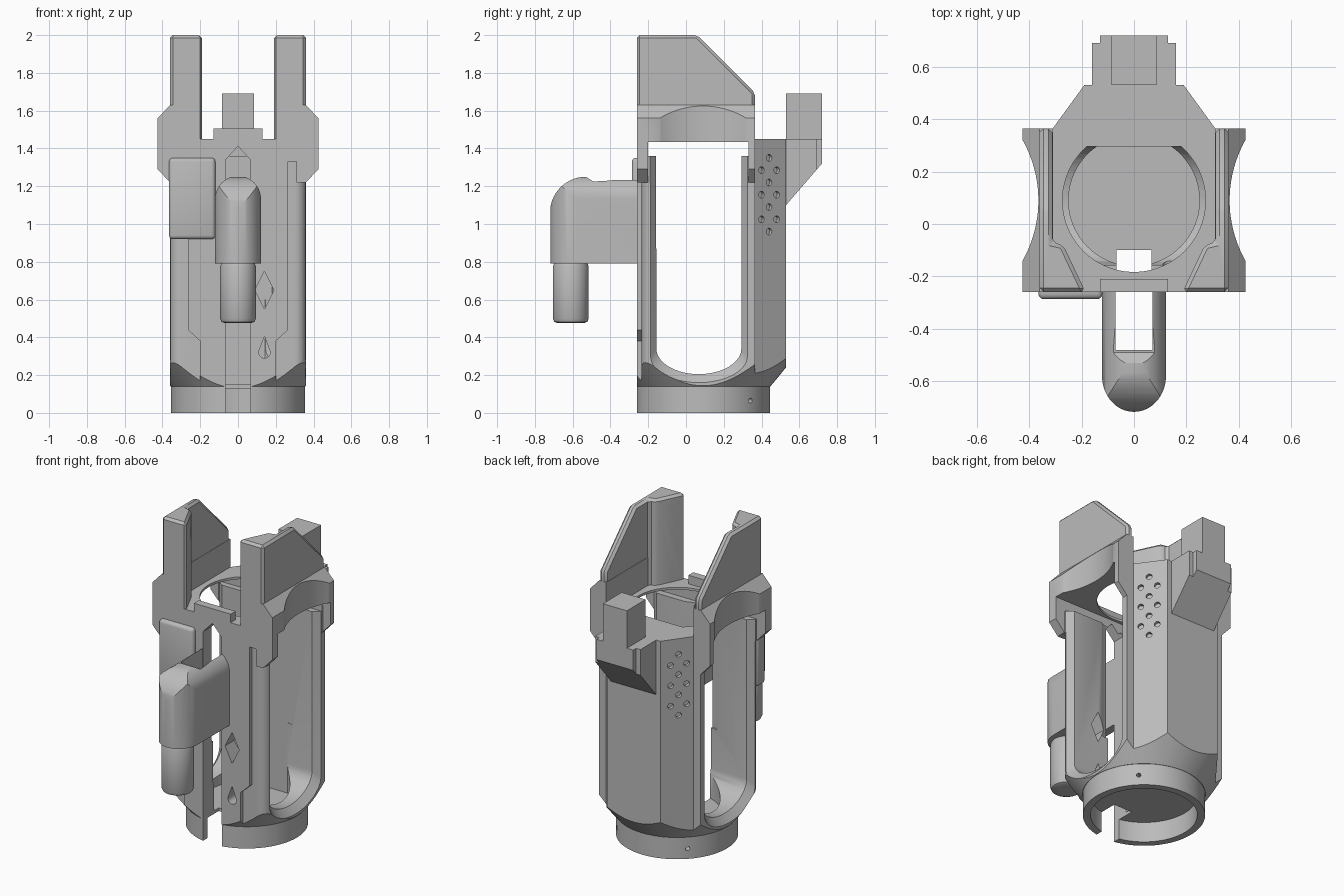
import bpy, bmesh, math
from mathutils import Matrix, Vector

cube = bpy.data.objects.get("Cube")
if cube:
    bpy.data.objects.remove(cube, do_unlink=True)

grey = bpy.data.materials.new("plain_grey")
grey.use_nodes = True
colour = (0.5, 0.5, 0.5, 1)
grey.diffuse_color = colour
grey.node_tree.nodes["Principled BSDF"].inputs["Base Color"].default_value = colour
CY = 0.09  # bore axis in y


def finish(name, bm):
    bmesh.ops.recalc_face_normals(bm, faces=bm.faces)
    mesh = bpy.data.meshes.new(name)
    bm.to_mesh(mesh)
    bm.free()
    mesh.materials.append(grey)
    obj = bpy.data.objects.new(name, mesh)
    bpy.context.collection.objects.link(obj)
    return obj


def loft(name, rings):
    """Closed solid through equal-length rings of 3D points."""
    bm = bmesh.new()
    loops = [[bm.verts.new(p) for p in ring] for ring in rings]
    n = len(loops[0])
    for a, b in zip(loops, loops[1:]):
        for i in range(n):
            j = (i + 1) % n
            bm.faces.new((a[i], a[j], b[j], b[i]))
    bm.faces.new(loops[0])
    bm.faces.new(loops[-1])
    return finish(name, bm)


def prism(name, pts, axis, lo, hi):
    """Extrude a 2D profile along x (y,z), y (x,z) or z (x,y)."""
    place = {"x": lambda p, d: (d, p[0], p[1]),
             "y": lambda p, d: (p[0], d, p[1]),
             "z": lambda p, d: (p[0], p[1], d)}[axis]
    return loft(name, [[place(p, d) for p in pts] for d in (lo, hi)])


def box(name, x, y, z):
    return prism(name, [(x[0], y[0]), (x[1], y[0]), (x[1], y[1]), (x[0], y[1])], "z", *z)


def rod(name, start, end, r1, r2=None, sides=48):
    start, end = Vector(start), Vector(end)
    d = end - start
    bm = bmesh.new()
    bmesh.ops.create_cone(bm, cap_ends=True, segments=sides, radius1=r1,
                          radius2=r1 if r2 is None else r2, depth=d.length)
    turn = d.to_track_quat("Z", "Y").to_matrix().to_4x4()
    bm.transform(Matrix.Translation((start + end) / 2) @ turn)
    return finish(name, bm)


def apply(obj, mod):
    bpy.context.view_layer.objects.active = obj
    bpy.ops.object.modifier_apply(modifier=mod.name)


def combine(obj, operation, *tools):
    for tool in tools:
        mod = obj.modifiers.new("combine", "BOOLEAN")
        mod.operation, mod.solver, mod.object = operation, "EXACT", tool
        apply(obj, mod)
        bpy.data.objects.remove(tool, do_unlink=True)
    return obj


def bevel(obj, width, segments=1):
    mod = obj.modifiers.new("bevel", "BEVEL")
    mod.width, mod.segments, mod.limit_method = width, segments, "ANGLE"
    apply(obj, mod)
    return obj


def mirrored(half):
    return half + [(-x, y) for x, y in reversed(half)]


def arc(cx, cy, rx, ry, a0, a1, n):
    steps = [math.radians(a0 + (a1 - a0) * i / n) for i in range(n + 1)]
    return [(cx + rx * math.cos(t), cy + ry * math.sin(t)) for t in steps]


# Main housing: rounded front corners and faceted back
plan = mirrored(arc(0.3, -0.175, 0.06, 0.06, -90, 0, 6)
                + [(0.36, 0.365), (0.31, 0.365), (0.19, 0.53)])
body = prism("housing", plan, "z", 0.1, 1.45)
front = mirrored([(0.2, 0.1), (0.2, 0.38), (0.265, 0.44), (0.265, 1.33),
                  (0.36, 1.33), (0.36, 1.45)])
combine(body, "UNION", prism("front_panel", front, "y", -0.26, -0.18))

# Side cheeks with scalloped flanks, and upright ears
for s in (1, -1):
    flank = prism("flank", [(s * x, z) for x, z in
                  [(0.31, 1.22), (0.36, 1.22), (0.425, 1.29), (0.425, 1.56),
                   (0.36, 1.63), (0.31, 1.63)]], "y", -0.26, 0.365)
    combine(flank, "DIFFERENCE",
            rod("scallop", (s * 0.835, CY, 1), (s * 0.835, CY, 2), 0.47, sides=128),
            box("undercut", sorted((s * 0.36, s * 0.5)), (-0.2, 0.33), (1, 1.43)))
    ear = prism("ear", [(s * x, y) for x, y in
                [(0.36, -0.26), (0.185, -0.26), (0.27, -0.08), (0.312, -0.07),
                 (0.312, 0.365), (0.36, 0.365)]], "z", 1.4, 2)
    combine(ear, "INTERSECT", prism("ear_side", [(-0.3, 1.3), (-0.3, 2.1), (-0.04, 2.1),
            (0.365, 1.695), (0.365, 1.3)], "x", -0.5, 0.5))
    bevel(ear, 0.015)
    for z in (1.92, 1.74):
        combine(ear, "DIFFERENCE",
                rod("screw_hole", (0, -0.2, z), (s, -0.2, z), 0.016, sides=20),
                rod("counterbore", (s * 0.34, -0.2, z), (s * 0.5, -0.2, z), 0.033, sides=24))
    combine(body, "UNION", flank, ear)

# Tapered foot of the housing
combine(body, "INTERSECT", rod("foot_cone", (0, CY, 0.14), (0, CY, 2.14), 0.357, 2, 96))

# Long side windows with flared edges
window = ([(-0.158, 1.4)] + arc(CY - 0.022, 0.34, 0.225, 0.135, 180, 360, 20) + [(0.293, 1.4)])
def window_ring(x, flare):
    return [(x, 0.068 + (y - 0.068) * (1 + flare), z - (1.4 - z) * flare * 0.26)
            for y, z in window]
combine(body, "DIFFERENCE",
        loft("window", [window_ring(-0.37, 0.18), window_ring(-0.32, 0),
                        window_ring(0.32, 0), window_ring(0.37, 0.18)]),
        box("rail_notch", (-0.5, 0.5), (-0.2, 0.33), (1.36, 1.435)))

# Vertical bore, flat at the back
for r, lo, hi in ((0.25, 0, 0.6), (0.273, 0.6, 1.5)):
    bore = rod("bore", (0, CY, lo), (0, CY, hi), r, sides=96)
    combine(bore, "DIFFERENCE", box("flat", (-1, 1), (0.295, 1), (-1, 3)))
    combine(body, "DIFFERENCE", bore)

# Base ring
ring = rod("base_ring", (0, CY, 0), (0, CY, 0.15), 0.355, sides=96)
combine(ring, "DIFFERENCE", rod("ring_bore", (0, CY, -1), (0, CY, 0.13), 0.31, sides=96),
        rod("ring_lip", (0, CY, 0.1), (0, CY, 0.2), 0.25, sides=96))
for k in range(4):
    t = math.radians(45 + 90 * k)
    c, d = math.cos(t), math.sin(t)
    combine(ring, "DIFFERENCE", rod("ring_hole", (0.2 * c, CY + 0.2 * d, 0.065),
            (0.5 * c, CY + 0.5 * d, 0.065), 0.013, sides=16))
combine(body, "UNION", ring)

# Peaked front slot and shaped openings
slot = mirrored([(0.066, -0.1), (0.066, 1.34), (0.001, 1.41)])
diamond = [(0.09, 0.65), (0.14, 0.55), (0.19, 0.65), (0.14, 0.75)]
drop = arc(0.14, 0.32, 0.03, 0.03, -200, 20, 12) + [(0.14, 0.405)]
for name, pts in (("slot", slot), ("diamond", diamond), ("drop", drop)):
    combine(body, "DIFFERENCE", prism(name, pts, "y", -0.4, -0.1))

# Grip dimples on the slanted back panels
for s in (1, -1):
    n = Vector((s * 0.8, 0.6, 0))
    for row in range(7):
        for y in ((0.44,) if row % 2 == 0 else (0.4, 0.48)):
            x = 0.31 - (y - 0.365) * 0.12 / 0.165
            p = Vector((s * x, y, 1.35 - row * 0.065))
            combine(body, "DIFFERENCE", rod("dimple", p - n * 0.02, p + n * 0.05, 0.018, sides=16))

# Stop bar, left-over front plate and rear bracket
box("stop_bar", (-0.13, 0.13), (-0.26, -0.21), (1.44, 1.505))
bevel(box("side_plate", (-0.365, -0.12), (-0.287, -0.2), (0.92, 1.35)), 0.02, 3)
for name, w, y in (("bracket", 0.16, 0.69), ("bracket_core", 0.13, 0.72)):
    low = 1.1 + (y - 0.53) * 1.16
    prism(name, [(0.5, 1.45), (0.5, 1.1), (0.53, 1.1), (y, low), (y, 1.45)], "x", -w, w)
lug = box("rear_lug", (-0.085, 0.085), (0.53, 0.72), (1.44, 1.69))
combine(lug, "DIFFERENCE", rod("lug_hole", (0, 0.4, 1.605), (0, 0.9, 1.605), 0.02, sides=24))

# Front arm: side profile trimmed by plan and dome, with an open channel
side = [(-0.25, 0.79), (-0.72, 0.79)] + arc(-0.53, 1.06, 0.19, 0.19, 180, 90, 14) + [
    (-0.49, 1.225), (-0.4, 1.23), (-0.31, 1.25), (-0.25, 1.28)]
arm = prism("front_arm", side, "x", -0.2, 0.2)
nose = [(0.122, -0.2), (-0.122, -0.2)] + arc(0, -0.58, 0.122, 0.137, 180, 360, 32)
dome = [(-0.122, 0.7), (0.122, 0.7)] + arc(0, 1.13, 0.122, 0.125, 0, 180, 32)
combine(arm, "INTERSECT", prism("nose", nose, "z", 0.5, 1.5), prism("dome", dome, "y", -1, 0))
combine(arm, "DIFFERENCE", box("channel", (-0.07, 0.07), (-0.48, 0), (0.5, 1.5)))
peg = rod("arm_peg", (0, -0.61, 0.475), (0, -0.61, 0.8), 0.095, sides=48)
bevel(peg, 0.025, 2)
combine(peg, "DIFFERENCE", rod("peg_hole", (0, -0.61, 0.4), (0, -0.61, 0.6), 0.04, sides=24))

# Smooth shading with sharp edges kept
bpy.ops.object.select_all(action="DESELECT")
for obj in bpy.context.scene.objects:
    if obj.type == "MESH":
        obj.select_set(True)
        bpy.context.view_layer.objects.active = obj
bpy.ops.object.shade_smooth_by_angle(angle=math.radians(30))
